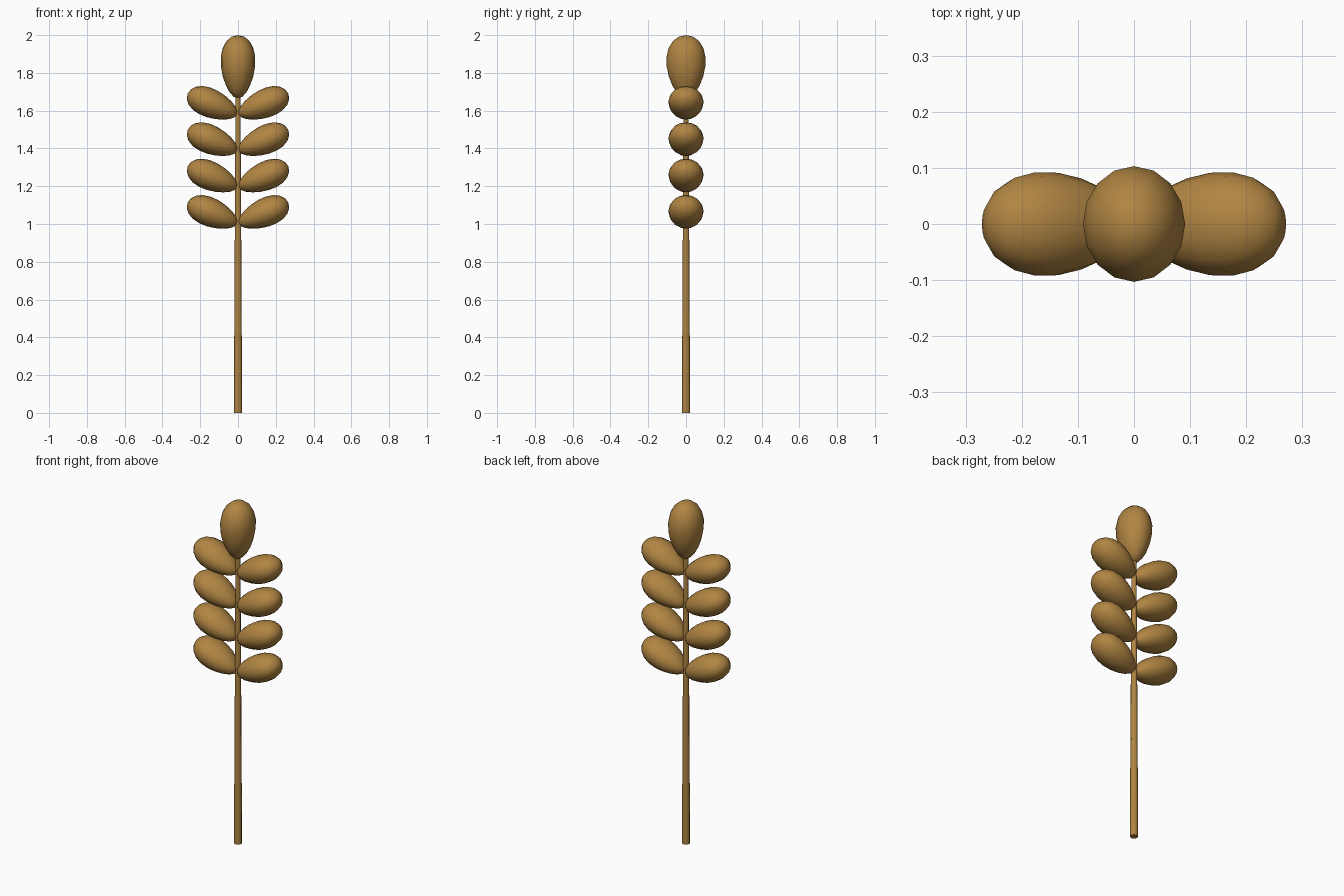
import bpy, bmesh, math
from mathutils import Matrix

if "Cube" in bpy.data.objects:
    bpy.data.objects.remove(bpy.data.objects["Cube"])

mat = bpy.data.materials.new("golden brown")
mat.diffuse_color = (0.434, 0.233, 0.055, 1)
mat.use_nodes = True
mat.node_tree.nodes["Principled BSDF"].inputs["Base Color"].default_value = mat.diffuse_color


def finish(name, bm):
    bmesh.ops.recalc_face_normals(bm, faces=bm.faces)
    me = bpy.data.meshes.new(name)
    bm.to_mesh(me)
    bm.free()
    me.materials.append(mat)
    ob = bpy.data.objects.new(name, me)
    bpy.context.collection.objects.link(ob)
    bpy.context.view_layer.objects.active = ob
    ob.select_set(True)
    bpy.ops.object.shade_smooth_by_angle(angle=math.radians(50))
    ob.select_set(False)
    return ob


def egg(rx, ry, length, k=0.2):
    """Egg along z from its narrow end at z = 0 to its blunt end."""
    bm = bmesh.new()
    bmesh.ops.create_uvsphere(bm, u_segments=16, v_segments=10, radius=1)
    peak = max(math.sin(a / 100) * (1 + k * math.cos(a / 100)) for a in range(314))
    for v in bm.verts:
        f = (1 + k * v.co.z) / peak
        v.co = (v.co.x * f * rx, v.co.y * f * ry, (v.co.z + 1) * length / 2)
    return bm


# Tapered stem
bm = bmesh.new()
bmesh.ops.create_cone(bm, cap_ends=True, segments=8, radius1=0.022, radius2=0.013,
                      depth=1.72, matrix=Matrix.Translation((0, 0, 0.86)))
finish("stem", bm)

# Upright grain at the tip
bm = egg(0.092, 0.104, 0.335)
bmesh.ops.translate(bm, verts=bm.verts, vec=(0, 0, 1.665))
finish("top_grain", bm)

# Four mirrored pairs of tilted side grains
for row in range(4):
    for side, label in ((1, "right"), (-1, "left")):
        bm = egg(0.077, 0.093, 0.285)
        bmesh.ops.rotate(bm, verts=bm.verts, matrix=Matrix.Rotation(side * math.radians(67), 3, 'Y'))
        # seat the grain by its outer and lower extents
        dx = side * 0.271 - side * max(side * v.co.x for v in bm.verts)
        dz = 0.975 + 0.1925 * row - min(v.co.z for v in bm.verts)
        bmesh.ops.translate(bm, verts=bm.verts, vec=(dx, 0, dz))
        finish(f"{label}_grain_{row + 1}", bm)
